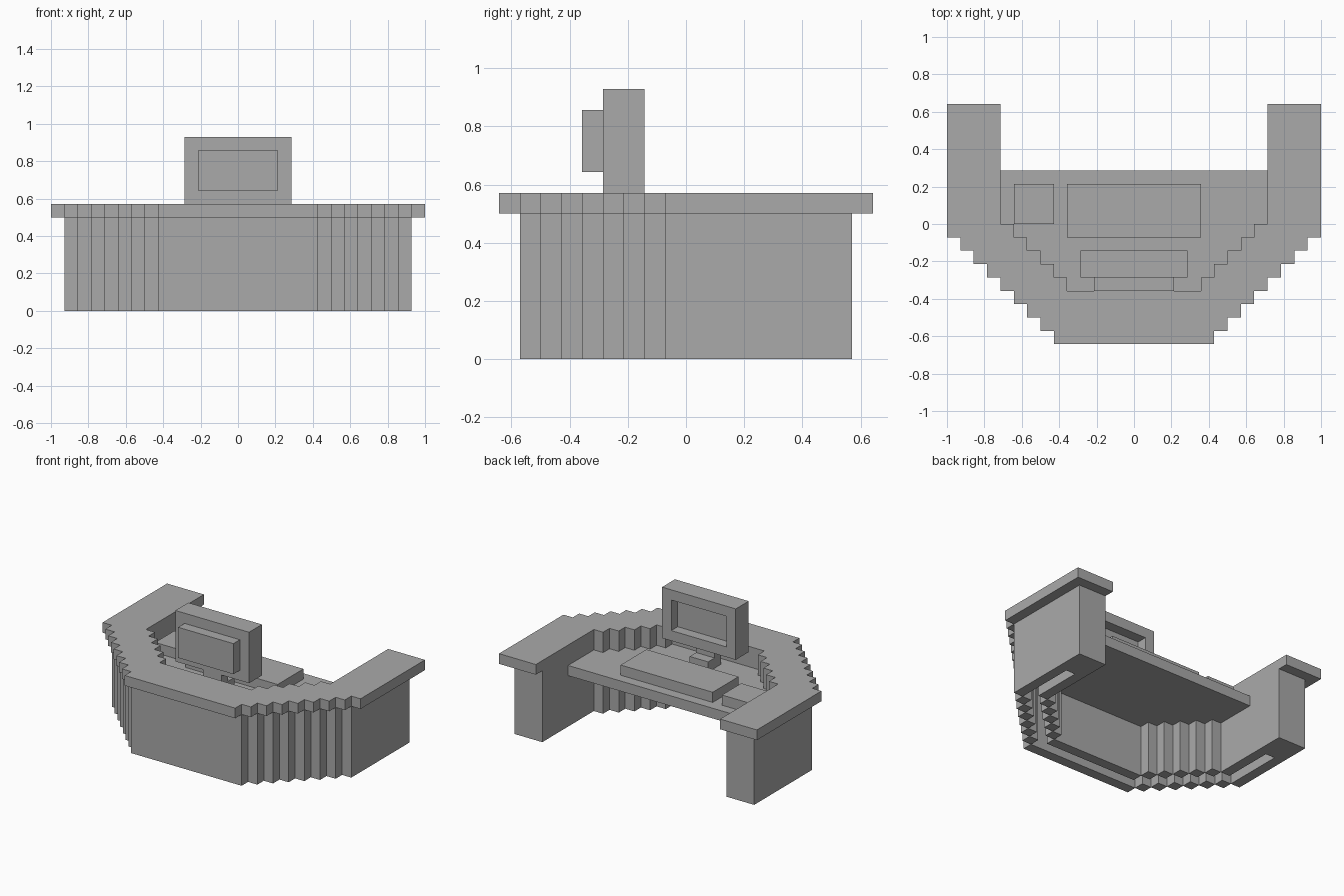
import bpy
import bmesh
from mathutils import Vector

if "Cube" in bpy.data.objects:
    bpy.data.objects.remove(bpy.data.objects["Cube"], do_unlink=True)

U = 1 / 14  # module size: every part sits on this grid

grey = bpy.data.materials.new("plain_grey")
grey.use_nodes = True
COLOUR = (0.4, 0.4, 0.4, 1)
grey.diffuse_color = COLOUR
grey.node_tree.nodes["Principled BSDF"].inputs["Base Color"].default_value = COLOUR


def finish(name, bm):
    bmesh.ops.recalc_face_normals(bm, faces=bm.faces)
    bmesh.ops.scale(bm, vec=(U, U, U), verts=bm.verts)
    mesh = bpy.data.meshes.new(name)
    bm.to_mesh(mesh)
    bm.free()
    mesh.materials.append(grey)
    ob = bpy.data.objects.new(name, mesh)
    bpy.context.collection.objects.link(ob)
    return ob


def add_prism(bm, outline, z0, z1):
    face = bm.faces.new([bm.verts.new((x, y, z0)) for x, y in outline])
    top = bmesh.ops.extrude_face_region(bm, geom=[face], use_keep_orig=True)["geom"]
    verts = [g for g in top if isinstance(g, bmesh.types.BMVert)]
    bmesh.ops.translate(bm, vec=(0, 0, z1 - z0), verts=verts)


def prism(name, outline, z0, z1):
    bm = bmesh.new()
    add_prism(bm, outline, z0, z1)
    return finish(name, bm)


def rect(x0, x1, y0, y1):
    return [(x0, y0), (x1, y0), (x1, y1), (x0, y1)]


def box(name, x0, x1, y0, y1, z0, z1):
    return prism(name, rect(x0, x1, y0, y1), z0, z1)


def stairs(x, y, count):
    """Corner points stepping inwards and forwards from (x, y)."""
    pts = [(x, y)]
    for _ in range(count):
        pts += [(x - 1, y), (x - 1, y - 1)]
        x, y = x - 1, y - 1
    return pts


def mirrored(half):
    return half + [(-x, y) for x, y in reversed(half)]


# Counter top: stepped horseshoe
outer = stairs(14, -1, 8)
inner = stairs(10, 0, 5)
right_half = list(reversed(inner)) + [(10, 9), (14, 9)] + outer
prism("counter_top", mirrored(right_half), 7, 8)

# Lower desk surface filling the inside of the horseshoe
prism("desk_surface", mirrored([(10, 4)] + inner), 5, 6)

# Straight side wings: double walls closed by a solid end post
wing = [(10, 0), (10, 8), (13, 8), (13, -1), (12, -1), (12, 5), (11, 5), (11, 0)]
for side, s in (("left", 1), ("right", -1)):
    prism(side + "_wing_wall", [(s * x, y) for x, y in wing], 0, 7)

    # Diagonal walls made of square posts touching at their corners
    for name, x, y, count in (("outer", 12, -1, 6), ("inner", 10, 0, 5)):
        bm = bmesh.new()
        for k in range(count):
            add_prism(bm, rect(s * (x - k - 1), s * (x - k), y - k - 1, y - k), 0, 7)
        finish(f"{side}_{name}_stepped_wall", bm)

# Front walls with a gap between them
box("outer_front_wall", -6, 6, -8, -7, 0, 7)
box("inner_front_wall", -5, 5, -6, -5, 0, 7)

# Desk items
box("keyboard", -5, 5, -1, 3, 6, 7)
box("mouse", -9, -6, 0, 3, 6, 7)
box("monitor_base", -1, 1, -4, -2, 6, 7)
box("monitor_post", -1, 1, -4, -3, 7, 8)
box("monitor_rear_housing", -3, 3, -5, -4, 9, 12)

# Monitor with a screen sunk into the side facing the seat
bm = bmesh.new()
add_prism(bm, rect(-4, 4, -4, -2), 8, 13)
bmesh.ops.recalc_face_normals(bm, faces=bm.faces)
screen = max(bm.faces, key=lambda f: f.normal.dot(Vector((0, 1, 0))))
bmesh.ops.inset_region(bm, faces=[screen], thickness=1, use_even_offset=True)
pushed = bmesh.ops.extrude_face_region(bm, geom=[screen])["geom"]
bmesh.ops.translate(bm, vec=(0, -1, 0),
                    verts=[g for g in pushed if isinstance(g, bmesh.types.BMVert)])
if screen.is_valid:
    bm.faces.remove(screen)
finish("monitor", bm)
